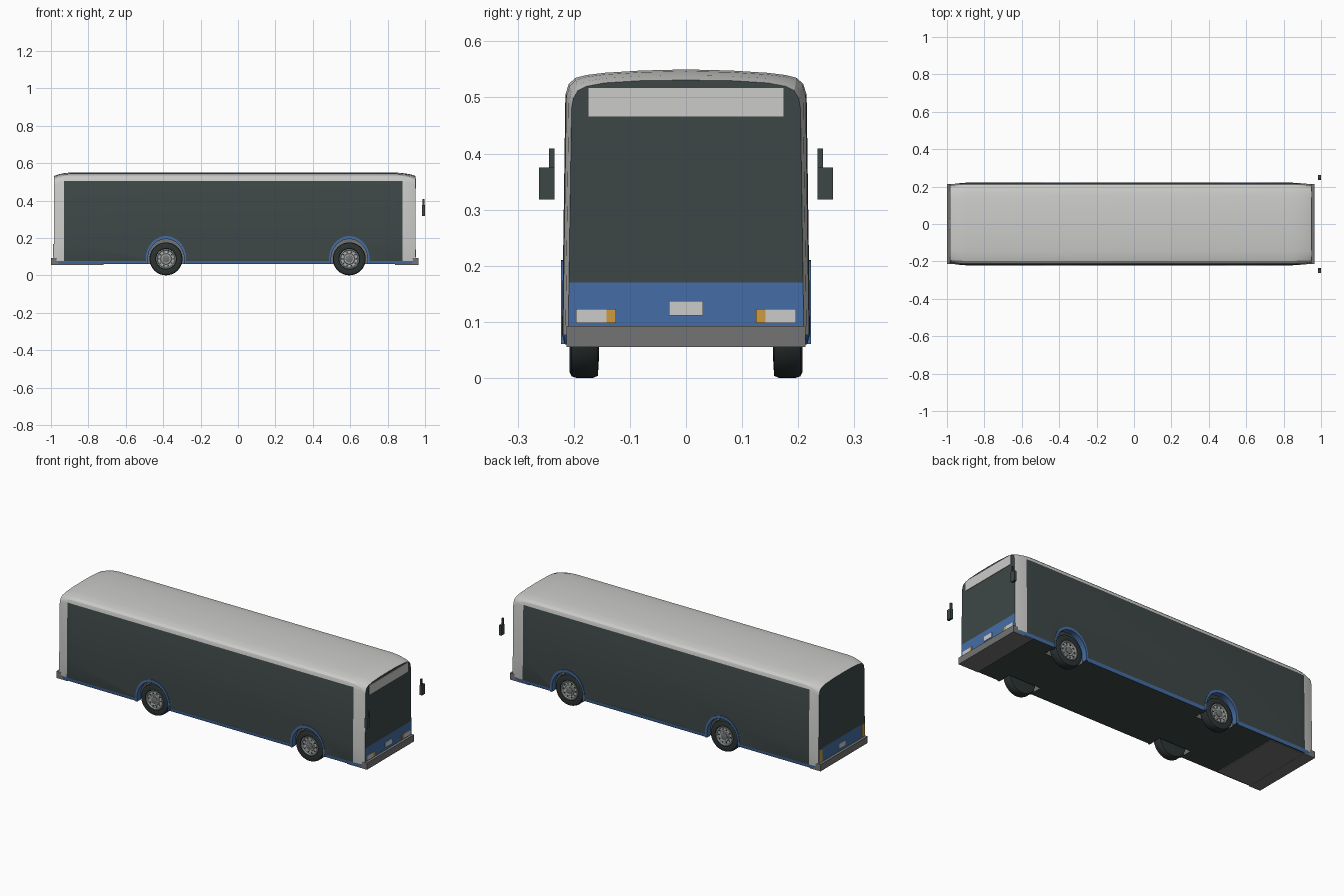
import bpy, bmesh, math
from mathutils import Vector

if "Cube" in bpy.data.objects:
    bpy.data.objects.remove(bpy.data.objects["Cube"])

COLOURS = {
    "white_paint": (0.60, 0.60, 0.59), "dark_glass": (0.047, 0.063, 0.062),
    "blue_paint": (0.06, 0.155, 0.38), "bumper_grey": (0.17, 0.175, 0.17),
    "amber": (0.62, 0.33, 0.05), "tyre_rubber": (0.025, 0.033, 0.033),
    "rim_silver": (0.42, 0.43, 0.43),
}
MATS = {}
for name, rgb in COLOURS.items():
    MATS[name] = bpy.data.materials.new(name)
    MATS[name].diffuse_color = (*rgb, 1)
WHITE, GLASS, BLUE, GREY = range(4)


def finish(name, bm, mats, smooth=None):
    bmesh.ops.recalc_face_normals(bm, faces=bm.faces)
    me = bpy.data.meshes.new(name)
    bm.to_mesh(me)
    bm.free()
    for m in mats:
        me.materials.append(MATS[m])
    ob = bpy.data.objects.new(name, me)
    bpy.context.collection.objects.link(ob)
    if smooth:
        smooth_object(ob, smooth)
    return ob


def smooth_object(ob, angle):
    bpy.ops.object.select_all(action='DESELECT')
    ob.select_set(True)
    bpy.context.view_layer.objects.active = ob
    bpy.ops.object.shade_smooth_by_angle(angle=math.radians(angle))


def box(name, mat, x, y, z):
    bm = bmesh.new()
    bmesh.ops.create_cube(bm, size=1)
    for v in bm.verts:
        v.co = Vector([(r[0] + r[1]) / 2 + c * (r[1] - r[0]) for r, c in zip((x, y, z), v.co)])
    return finish(name, bm, [mat])


def pair(name, mat, x, y, z):
    for s, side in ((-1, "right"), (1, "left")):
        box(f"{name}_{side}", mat, x, sorted((s * y[0], s * y[1])), z)


def skin(bm, rings, closed_rings=True, loop=False):
    """Join successive vertex rings with quads."""
    n = len(rings[0])
    for i in range(len(rings) if loop else len(rings) - 1):
        a, b = rings[i], rings[(i + 1) % len(rings)]
        for j in range(n if closed_rings else n - 1):
            k = (j + 1) % n
            bm.faces.new((a[j], a[k], b[k], b[j]))


def lathe(name, mat, profile, cx, cz, s, segs=40):
    """Spin (radius, y) points about a wheel axle."""
    bm = bmesh.new()
    rings = [[bm.verts.new((cx + r * math.cos(2 * math.pi * i / segs), s * y,
                            cz + r * math.sin(2 * math.pi * i / segs))) for i in range(segs)]
             for r, y in profile]
    skin(bm, rings)
    bm.faces.new(rings[0])
    bm.faces.new(rings[-1])
    return finish(name, bm, [mat], 35)


# Body shell: half sections at mid length and at the ends, lofted along x
FULL = [(0.216, 0.06), (0.221, 0.078), (0.215, 0.505), (0.209, 0.524), (0.197, 0.535),
        (0.178, 0.540), (0.145, 0.544), (0.08, 0.548), (0, 0.55)]
END = [(0.209, 0.06), (0.210, 0.078), (0.204, 0.480), (0.201, 0.498), (0.193, 0.512),
       (0.177, 0.520), (0.145, 0.526), (0.08, 0.530), (0, 0.531)]
STATIONS = [(-0.985, 0), (-0.96, 0.45), (-0.93, 0.83), (-0.89, 1),
            (0.84, 1), (0.88, 0.83), (0.925, 0.45), (0.95, 0)]
bm = bmesh.new()
rings = []
for x, t in STATIONS:
    half = [(e[0] + (f[0] - e[0]) * t, e[1] + (f[1] - e[1]) * t) for e, f in zip(END, FULL)]
    outline = half + [(-y, z) for y, z in reversed(half[:-1])]
    rings.append([bm.verts.new((x, y, z)) for y, z in outline])
skin(bm, rings)
bm.faces.new(rings[0])
bm.faces.new(rings[-1])
for z in (0.078, 0.17, 0.505):
    bmesh.ops.bisect_plane(bm, geom=bm.verts[:] + bm.edges[:] + bm.faces[:], dist=1e-5,
                           plane_co=(0, 0, z), plane_no=(0, 0, 1))
bmesh.ops.recalc_face_normals(bm, faces=bm.faces)
for f in bm.faces:
    c, n = f.calc_center_median(), f.normal
    if abs(n.x) > 0.95:                       # end windows above blue panels
        f.material_index = GLASS if c.z > 0.17 else BLUE
    elif n.z < -0.8:                          # floor
        f.material_index = GLASS
    elif c.z < 0.078:                         # skirt
        f.material_index = BLUE
    elif c.z < 0.505 and -0.93 < c.x < 0.88 and abs(n.y) > 0.9:
        f.material_index = GLASS              # side glazing
body = finish("body_shell", bm, ["white_paint", "dark_glass", "blue_paint", "bumper_grey"])

# Wheels, wheel wells and arches
R = 0.088
TYRE = [(0.050, 0.198), (0.056, 0.206), (0.076, 0.208), (0.085, 0.204), (R, 0.195),
        (R, 0.166), (0.084, 0.157), (0.05, 0.155)]
RIM = [(0.053, 0.198), (0.053, 0.206), (0.048, 0.207), (0.045, 0.200), (0.030, 0.200),
       (0.027, 0.204), (0.020, 0.204)]


def arch_ring(bm, cx, rx, rz, y, n=32):
    pts = [(cx + rx * math.cos(math.pi * i / n), R + rz * math.sin(math.pi * i / n)) for i in range(n + 1)]
    pts = [(cx + rx, 0.061)] + pts + [(cx - rx, 0.061)]
    return [bm.verts.new((x, y, z)) for x, z in pts]


for cx, end in ((-0.385, "rear"), (0.595, "front")):
    for s, side in ((-1, "right"), (1, "left")):
        tag = f"{end}_{side}"
        # Cut the well out of the body
        bm = bmesh.new()
        a, b = (arch_ring(bm, cx, 0.102, 0.113, s * y) for y in (0.14, 0.26))
        for v in a + b:
            if v.co.z < 0.07:
                v.co.z = 0.03
        skin(bm, [a, b])
        bm.faces.new(a)
        bm.faces.new(b)
        for f in bm.faces:
            f.material_index = GREY
        cutter = finish("well_cutter", bm, list(COLOURS)[:4])
        cutter.hide_render = True
        mod = body.modifiers.new("well", 'BOOLEAN')
        mod.operation, mod.object, mod.solver = 'DIFFERENCE', cutter, 'EXACT'
        bpy.context.view_layer.objects.active = body
        bpy.ops.object.modifier_apply(modifier=mod.name)
        bpy.data.objects.remove(cutter)
        # Blue arch trim
        bm = bmesh.new()
        loops = [arch_ring(bm, cx, rx, rz, s * y) for rx, rz, y in
                 ((0.097, 0.106, 0.19), (0.097, 0.106, 0.223), (0.108, 0.122, 0.223), (0.108, 0.122, 0.19))]
        skin(bm, loops, closed_rings=False, loop=True)
        for k in (0, -1):
            bm.faces.new([l[k] for l in loops])
        finish(f"wheel_arch_{tag}", bm, ["blue_paint"], 35)
        # Tyre, rim, hub and rim holes
        lathe(f"tyre_{tag}", "tyre_rubber", TYRE, cx, R, s)
        lathe(f"rim_{tag}", "rim_silver", RIM, cx, R, s)
        lathe(f"hub_{tag}", "bumper_grey", [(0.02, 0.2), (0.02, 0.207), (0.015, 0.209)], cx, R, s, 20)
        for i in range(10):
            t = 2 * math.pi * i / 10
            lathe(f"rim_hole_{tag}_{i}", "tyre_rubber", [(0.0045, 0.199), (0.0045, 0.2015)],
                  cx + 0.038 * math.cos(t), R + 0.038 * math.sin(t), s, 10)
smooth_object(body, 25)

# Bumpers and the grey panels beneath the overhangs
box("front_bumper", "bumper_grey", (0.84, 0.965), (-0.213, 0.213), (0.055, 0.093))
box("rear_bumper", "bumper_grey", (-1.0, -0.93), (-0.213, 0.213), (0.055, 0.093))
box("rear_under_panel", "bumper_grey", (-0.93, -0.72), (-0.208, 0.208), (0.056, 0.062))

# Front details
FX = (0.946, 0.953)
box("destination_sign", "white_paint", FX, (-0.175, 0.175), (0.465, 0.518))
box("front_plate", "white_paint", FX, (-0.03, 0.03), (0.111, 0.137))
pair("headlight", "white_paint", FX, (0.142, 0.196), (0.098, 0.123))
pair("front_indicator", "amber", FX, (0.125, 0.142), (0.098, 0.123))

# Rear details
RX = (-0.988, -0.981)
box("rear_plate", "white_paint", RX, (-0.03, 0.03), (0.111, 0.137))
pair("rear_lamp", "amber", RX, (0.178, 0.205), (0.095, 0.168))

# Side mirrors
pair("mirror_arm", "dark_glass", (0.987, 0.997), (0.234, 0.244), (0.372, 0.409))
pair("mirror_housing", "dark_glass", (0.985, 1.0), (0.234, 0.262), (0.318, 0.375))

for m in bpy.data.materials:
    if m.users and not m.is_grease_pencil:
        m.use_nodes = True
        m.node_tree.nodes["Principled BSDF"].inputs["Base Color"].default_value = m.diffuse_color
